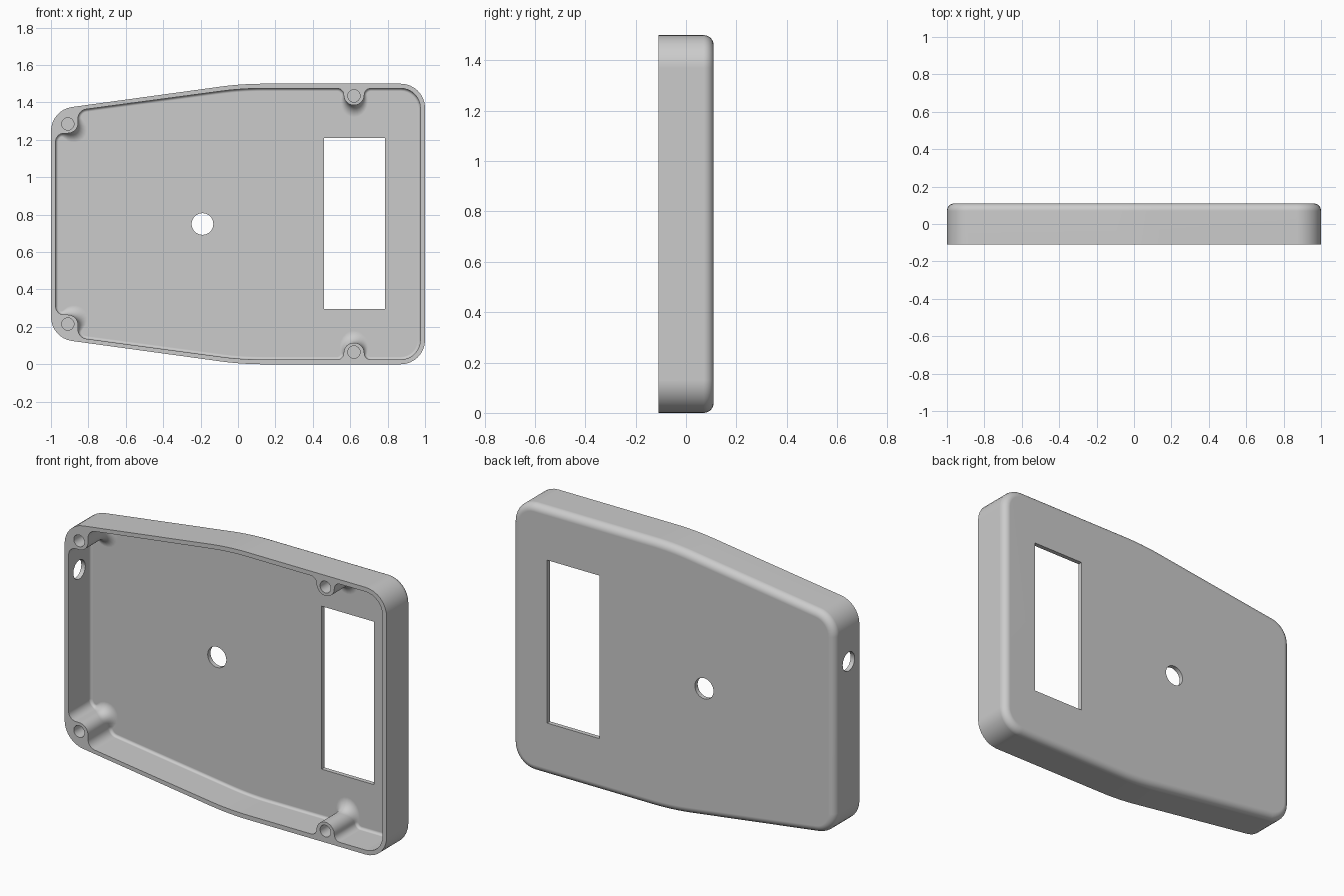
import bpy, bmesh, math
from mathutils import Vector, Matrix

cube = bpy.data.objects.get("Cube")
if cube:
    bpy.data.objects.remove(cube, do_unlink=True)

HEIGHT, FRONT, BACK, FLOOR = 1.5, -0.11, 0.11, 0.085
STEPS = 8
COLOUR = (0.6, 0.6, 0.6, 1)

grey = bpy.data.materials.new("plain grey")
grey.use_nodes = True
grey.diffuse_color = COLOUR
grey.node_tree.nodes["Principled BSDF"].inputs["Base Color"].default_value = COLOUR


def make_object(name, bm):
    bmesh.ops.recalc_face_normals(bm, faces=bm.faces)
    mesh = bpy.data.meshes.new(name)
    bm.to_mesh(mesh)
    bm.free()
    mesh.materials.append(grey)
    obj = bpy.data.objects.new(name, mesh)
    bpy.context.collection.objects.link(obj)
    return obj


def rounded_outline(lower):
    """Mirror the lower half (x, z, radius) upwards and round each corner.
    Returns (point, outward normal) pairs."""
    corners = lower + [(x, HEIGHT - z, r) for x, z, r in reversed(lower)]
    result = []
    for i, (x, z, r) in enumerate(corners):
        here = Vector((x, z))
        before = Vector(corners[i - 1][:2]) - here
        after = Vector(corners[(i + 1) % len(corners)][:2]) - here
        a, b = before.normalized(), after.normalized()
        half = a.angle(b) / 2
        centre = here + (a + b).normalized() * r / math.sin(half)
        start = (here + a * r / math.tan(half) - centre).normalized()
        end = (here + b * r / math.tan(half) - centre).normalized()
        sign = 1 if a.x * b.y - a.y * b.x < 0 else -1
        for k in range(STEPS + 1):
            spoke = start.slerp(end, k / STEPS)
            point = centre + spoke * r
            if not result or (point - result[-1][0]).length > 1e-4:
                result.append((point, spoke * sign))
    return result


def loft(name, outline, y_open, y_closed, fillet):
    """Extrude an outline along y and round its closed end."""
    bm = bmesh.new()
    rings = [[bm.verts.new((p.x, y_open, p.y)) for p, n in outline]]
    for k in range(STEPS + 1):
        angle = math.pi / 2 * k / STEPS
        ring = []
        for p, n in outline:
            f = fillet(p)
            q = p - n * f * (1 - math.cos(angle))
            ring.append(bm.verts.new((q.x, y_closed - f + f * math.sin(angle), q.y)))
        rings.append(ring)
    for r0, r1 in zip(rings, rings[1:]):
        for i in range(len(r0)):
            bm.faces.new((r0[i - 1], r0[i], r1[i], r1[i - 1]))
    bm.faces.new(rings[0])
    bm.faces.new(rings[-1])
    return make_object(name, bm)


def cylinder(name, centre, radius, depth, axis):
    bm = bmesh.new()
    bmesh.ops.create_cone(bm, cap_ends=True, segments=32, radius1=radius,
                          radius2=radius, depth=depth)
    turn = Matrix.Rotation(math.pi / 2, 4, "X" if axis == "Y" else "Y")
    bm.transform(Matrix.Translation(centre) @ turn)
    return make_object(name, bm)


# Outer body of the tray
outer = [(-1, 0.14, 0.13), (0.02, 0, 1.7), (1, 0, 0.13)]
case = loft("enclosure_shell", rounded_outline(outer), FRONT, BACK, lambda p: 0.04)

# Cavity, whose outline leaves four screw bosses standing
inner = [(-0.975, 0.265, 0.045), (-0.855, 0.265, 0.055), (-0.855, 0.142, 0.05),
         (0.02, 0.025, 1.7),
         (0.565, 0.025, 0.035), (0.565, 0.115, 0.055),
         (0.675, 0.115, 0.055), (0.675, 0.025, 0.035),
         (0.975, 0.025, 0.105)]
tips = [Vector((-0.871, 0.249)), Vector((0.62, 0.115))]
tips += [Vector((t.x, HEIGHT - t.y)) for t in tips]


def cavity_fillet(p):
    # The floor fillet widens around each boss
    near = max(max(0, 1 - (p - t).length / 0.09) for t in tips)
    return 0.015 + 0.05 * near * near * (3 - 2 * near)


cutters = [loft("cavity", rounded_outline(inner), FRONT - 0.05, FLOOR, cavity_fillet)]

# Blind screw holes in the bosses
for x, z in ((-0.91, 0.215), (0.62, 0.065)):
    for height in (z, HEIGHT - z):
        cutters.append(cylinder("screw_hole", (x, -0.06, height), 0.033, 0.2, "Y"))

# Round hole in the floor and three in the side wall
cutters.append(cylinder("floor_hole", (-0.19, 0.1, 0.75), 0.058, 0.2, "Y"))
for z in (0.43, 0.75, 1.07):
    cutters.append(cylinder("cable_hole", (-1, -0.015, z), 0.053, 0.16, "X"))

# Rectangular window through the floor
bm = bmesh.new()
bmesh.ops.create_cube(bm, size=1)
bm.transform(Matrix.Translation((0.6225, 0.1, 0.7525)) @ Matrix.Diagonal((0.325, 0.2, 0.915, 1)))
cutters.append(make_object("window", bm))

# Cut everything out, then drop the cutters
bpy.ops.object.select_all(action="DESELECT")
bpy.context.view_layer.objects.active = case
case.select_set(True)
for cutter in cutters:
    cutter.hide_render = True
    mod = case.modifiers.new("cut", "BOOLEAN")
    mod.operation = "DIFFERENCE"
    mod.solver = "EXACT"
    mod.object = cutter
    bpy.ops.object.modifier_apply(modifier=mod.name)
    bpy.data.objects.remove(cutter, do_unlink=True)

bpy.ops.object.shade_smooth_by_angle(angle=math.radians(30))
weighted = case.modifiers.new("weighted_normals", "WEIGHTED_NORMAL")
weighted.keep_sharp = True
